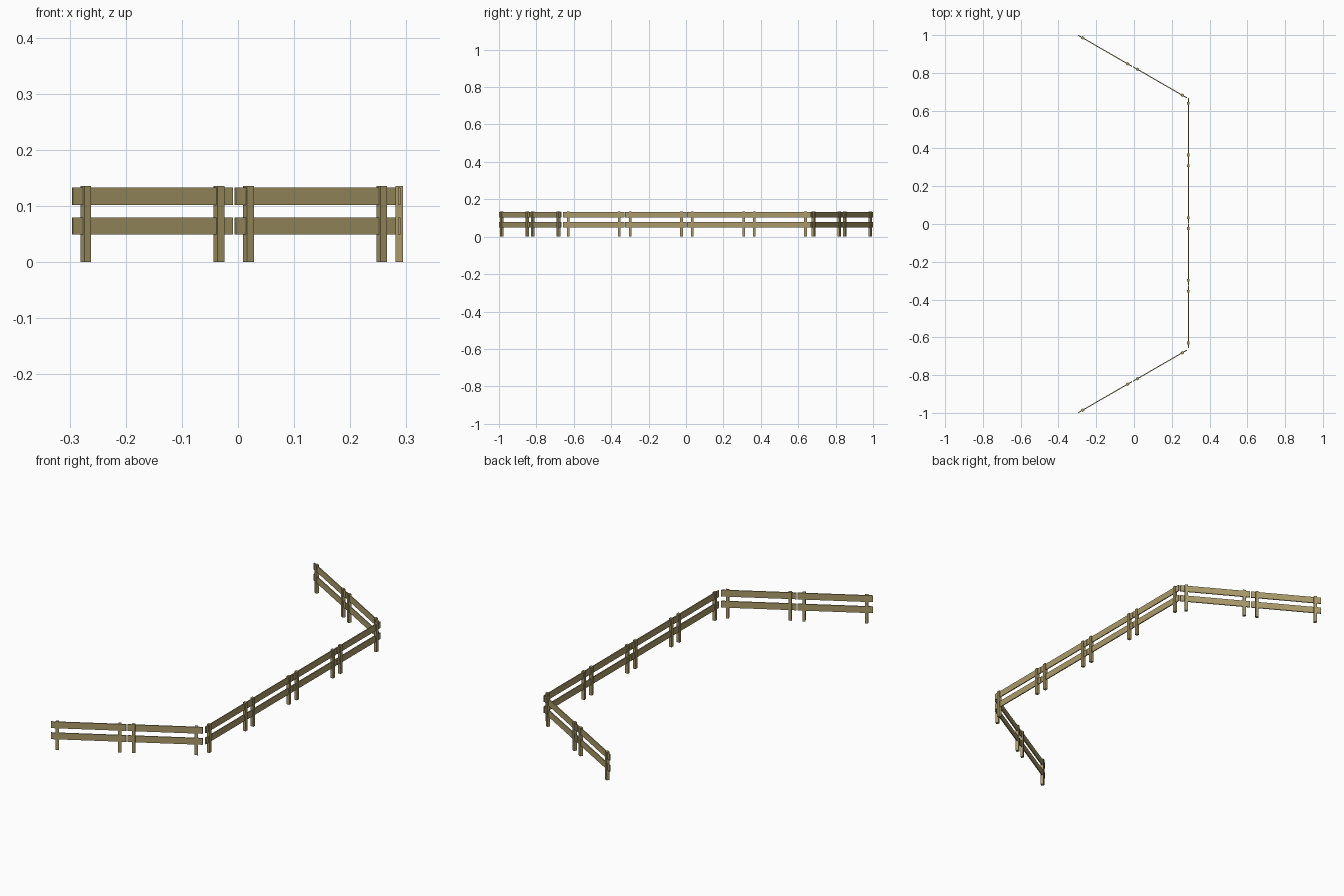
import bpy, math
from mathutils import Matrix, Vector

if "Cube" in bpy.data.objects:
    bpy.data.objects.remove(bpy.data.objects["Cube"])

wood = bpy.data.materials.new("weathered_wood")
wood.diffuse_color = (0.41, 0.33, 0.145, 1)
wood.use_nodes = True
wood.node_tree.nodes["Principled BSDF"].inputs["Base Color"].default_value = wood.diffuse_color

LENGTH, SPACING = 0.329, 0.274   # rail length, distance between a panel's posts
POST, RAIL = 0.014, 0.005        # post side, rail thickness
POST_TOP = 0.136


def box(name, size, offset, frame):
    """Box placed in the local frame of one fence panel."""
    bpy.ops.mesh.primitive_cube_add(size=1)
    ob = bpy.context.object
    ob.name = name
    ob.data.transform(Matrix.Translation(Vector(offset)) @ Matrix.Diagonal((*size, 1)))
    ob.matrix_world = frame
    ob.data.materials.append(wood)


def panel(x, y, angle):
    frame = Matrix.Translation((x, y, 0)) @ Matrix.Rotation(math.radians(angle), 4, 'Z')
    # two square posts
    for s in (-1, 1):
        box("post", (POST, POST, POST_TOP), (s * SPACING / 2, 0, POST_TOP / 2), frame)
    # two planks running through the posts
    for name, lo, hi in (("lower_rail", 0.049, 0.080), ("upper_rail", 0.102, 0.133)):
        box(name, (LENGTH, RAIL, hi - lo), (0, 0, (lo + hi) / 2), frame)


# straight middle run
for y in (-0.493, -0.161, 0.171, 0.502):
    panel(0.2875, y, 90)

# angled wings at both ends
for s in (-1, 1):
    panel(-0.1525, s * 0.9165, -s * 30)
    panel(0.1375, s * 0.750, -s * 30)
